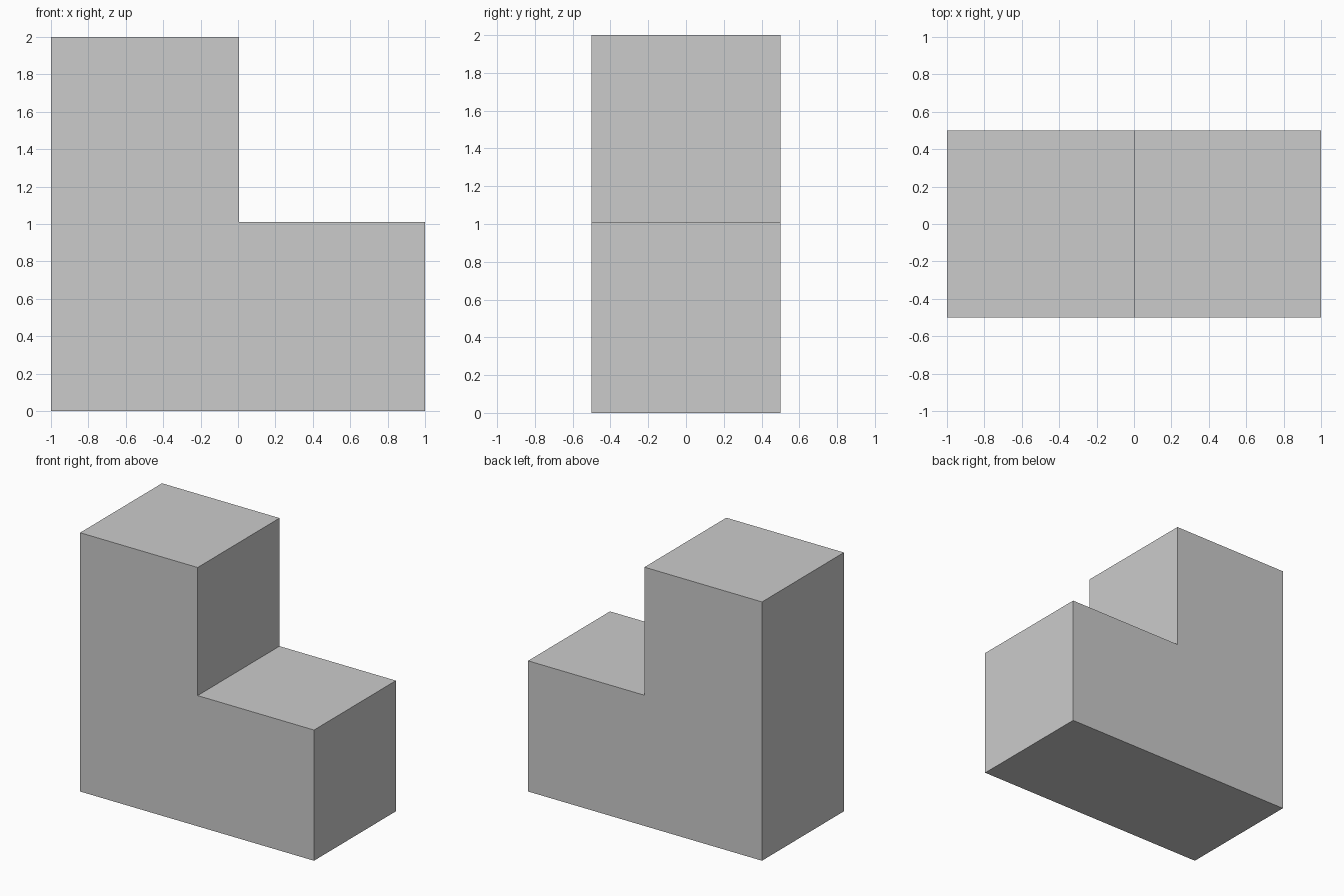
import bpy, bmesh

if "Cube" in bpy.data.objects:
    bpy.data.objects.remove(bpy.data.objects["Cube"])

# L-shaped step block: side profile (x, z) extruded along y
profile = [(-1, 0), (1, 0), (1, 1.01), (0.005, 1.01), (0.005, 2), (-1, 2)]
depth = 1.0

bm = bmesh.new()
front = bm.faces.new([bm.verts.new((x, -depth / 2, z)) for x, z in profile])
extruded = bmesh.ops.extrude_face_region(bm, geom=[front], use_keep_orig=True)
back_verts = [g for g in extruded["geom"] if isinstance(g, bmesh.types.BMVert)]
bmesh.ops.translate(bm, verts=back_verts, vec=(0, depth, 0))
bmesh.ops.recalc_face_normals(bm, faces=bm.faces)

mesh = bpy.data.meshes.new("step_block")
bm.to_mesh(mesh)
bm.free()
bpy.context.collection.objects.link(bpy.data.objects.new("step_block", mesh))
